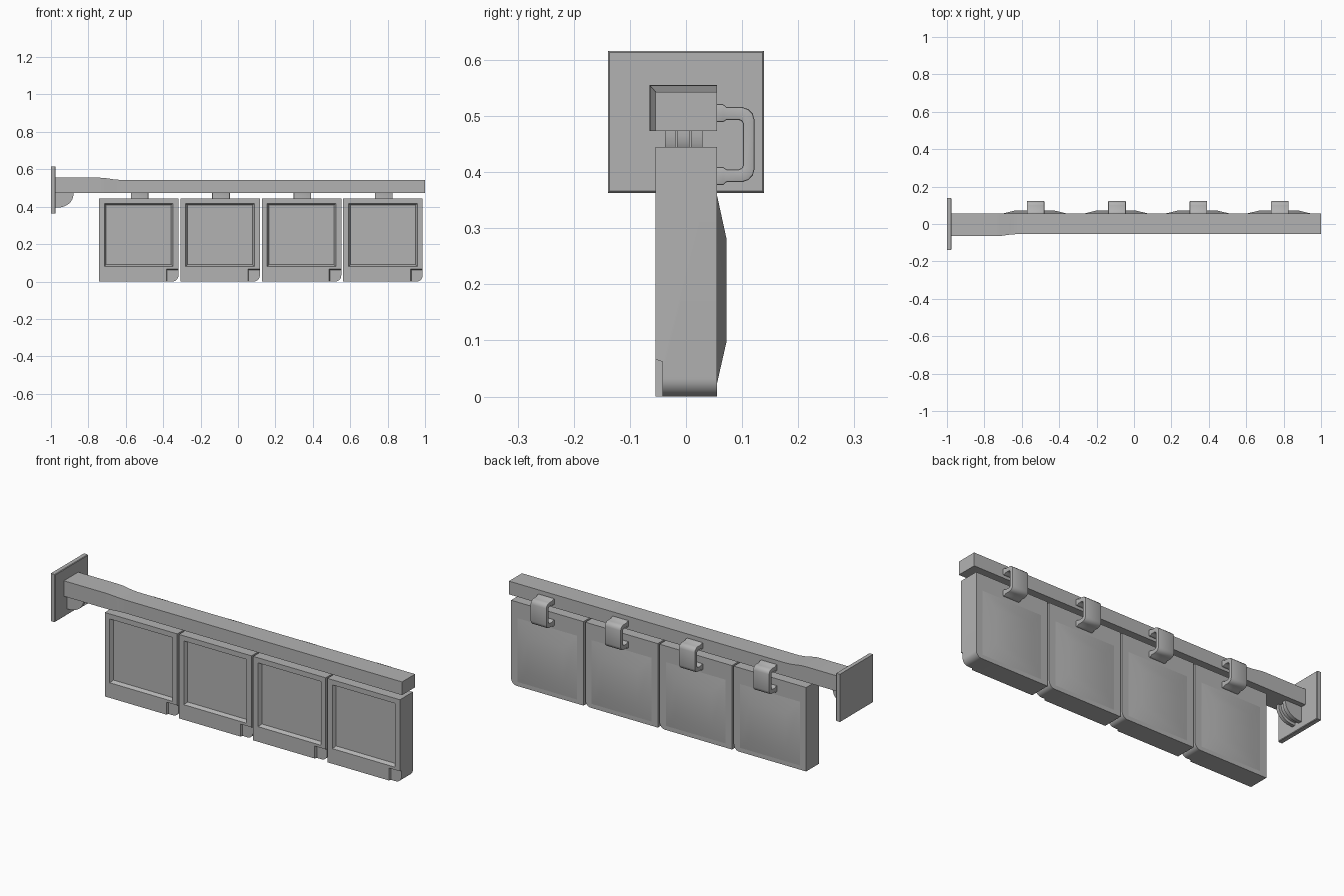
import bpy, bmesh, math

if "Cube" in bpy.data.objects:
    bpy.data.objects.remove(bpy.data.objects["Cube"])

grey = bpy.data.materials.new("dark_grey")
grey.diffuse_color = (.45, .45, .45, 1)
grey.use_nodes = True
grey.node_tree.nodes["Principled BSDF"].inputs["Base Color"].default_value = grey.diffuse_color


def loft(name, rings, bevel=0.0, angle=30):
    """Join equal-length rings of points with quads and cap both ends."""
    bm = bmesh.new()
    vs = [[bm.verts.new(p) for p in r] for r in rings]
    n = len(rings[0])
    for a, b in zip(vs, vs[1:]):
        for i in range(n):
            j = (i + 1) % n
            bm.faces.new((a[i], a[j], b[j], b[i]))
    bm.faces.new(vs[0][::-1])
    bm.faces.new(vs[-1])
    bmesh.ops.recalc_face_normals(bm, faces=bm.faces)
    me = bpy.data.meshes.new(name)
    bm.to_mesh(me)
    bm.free()
    me.materials.append(grey)
    ob = bpy.data.objects.new(name, me)
    bpy.context.collection.objects.link(ob)
    activate(ob)
    if bevel:
        m = ob.modifiers.new("bevel", "BEVEL")
        m.width, m.segments, m.limit_method = bevel, 2, "ANGLE"
        m.angle_limit = math.radians(40)
        bpy.ops.object.modifier_apply(modifier="bevel")
    bpy.ops.object.shade_smooth_by_angle(angle=math.radians(angle))
    return ob


def activate(ob):
    bpy.ops.object.select_all(action="DESELECT")
    ob.select_set(True)
    bpy.context.view_layer.objects.active = ob


def rect_xz(x0, x1, z0, z1, y):
    return [(x0, y, z0), (x1, y, z0), (x1, y, z1), (x0, y, z1)]


def rect_yz(y0, y1, z0, z1, x):
    return [(x, y0, z0), (x, y1, z0), (x, y1, z1), (x, y0, z1)]


def cut(ob, cutter):
    activate(ob)
    m = ob.modifiers.new("cut", "BOOLEAN")
    m.operation, m.solver, m.object = "DIFFERENCE", "EXACT", cutter
    bpy.ops.object.modifier_apply(modifier="cut")
    bpy.data.objects.remove(cutter)


# wall plate with a fine chamfer on the outer face
loft("wall_plate", [rect_yz(-.139 + d, .139 - d, .363 + d, .616 - d, x)
                    for x, d in ((-1, 0), (-.979, 0), (-.976, .003))])

# beam, thicker near the wall with an eased step
rings = []
for x, t in ((-.98, 1), (-.74, 1), (-.715, .92), (-.66, .22), (-.625, 0), (1, 0)):
    rings.append(rect_yz(-.054 - .011 * t, .055, .473, .543 + .012 * t, x))
loft("beam", rings)

# curved ribs under the wall end of the beam
def rib(name, y0, y1, inset):
    pts = [(-.98, .475), (-.88 - inset, .475)]
    for i in range(9):
        a = math.radians(90 * i / 8)
        pts.append((-.965 + (.085 - inset) * math.cos(a), .465 - (.07 - inset) * math.sin(a)))
    pts.append((-.98, .395 + inset))
    loft(name, [[(x, y, z) for x, z in pts] for y in (y0, y1)])

rib("gusset_rib_front", -.037, -.019, 0)
rib("gusset_rib_back", .009, .029, 0)
rib("gusset_web", -.016, .006, .012)

# hanging panel: rounded lower corner, bevelled front recess, corner notch
W, H, R = .2125, .445, .032
prof = [(-W, 0)]
for i in range(9):
    a = math.radians(-90 + 90 * i / 8)
    prof.append((W - R + R * math.cos(a), R + R * math.sin(a)))
prof += [(W, H), (-W, H)]
panel = loft("panel_1", [[(x, y, z) for x, z in prof] for y in (-.054, .055)])
cut(panel, loft("screen_cutter", [
    rect_xz(-.186, .186, .078, .420, -.064),
    rect_xz(-.184, .184, .080, .418, -.054),
    rect_xz(-.174, .174, .090, .408, -.036)]))
cut(panel, loft("notch_cutter", [
    rect_xz(.146, .3, -.1, .068, -.07),
    rect_xz(.148, .3, -.1, .066, -.054),
    rect_xz(.152, .3, -.1, .062, -.042)]))
activate(panel)
bpy.ops.object.shade_smooth_by_angle(angle=math.radians(30))

# shallow bulge on the panel back
bulge = loft("panel_back_1", [
    rect_xz(-.175, .175, .022, .360, .050),
    rect_xz(-.175, .175, .022, .360, .055),
    rect_xz(-.105, .105, .097, .282, .072)])

# C-shaped hanger strap with flared feet
outer = [(.05, .521), (.066, .521), (.072, .516), (.100, .516),
         (.111, .512), (.119, .504), (.122, .493)]
inner = [(.05, .489), (.066, .489), (.072, .493), (.094, .493),
         (.099, .491), (.101, .488), (.102, .484)]
rings = []
for (yo, zo), (yi, zi) in zip(outer, inner):
    rings.append([(-.047, yo, zo), (.047, yo, zo), (.047, yi, zi), (-.047, yi, zi)])
rings += [[(x, y, .898 - z) for x, y, z in r] for r in reversed(rings)]
hanger = loft("hanger_1", rings, .003, 40)

# repeat the panel set along the beam
for base, dx in ((panel, 0), (bulge, 0), (hanger, .005)):
    for i in range(4):
        ob = base if i == 0 else base.copy()
        if i:
            ob.name = base.name[:-1] + str(i + 1)
            bpy.context.collection.objects.link(ob)
        ob.location.x = -.531 + .4353 * i + dx
